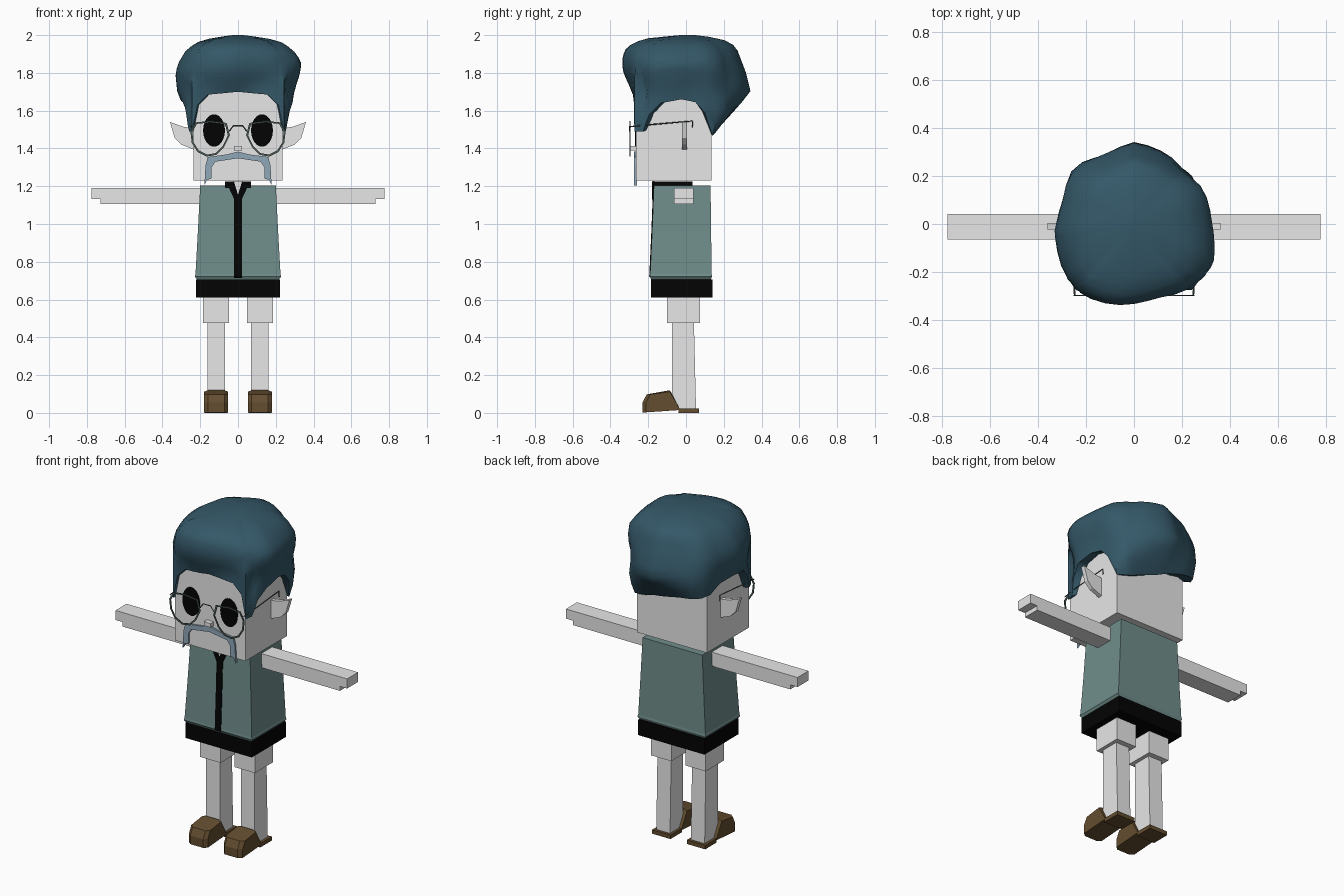
import bpy, bmesh, math

cube = bpy.data.objects.get("Cube")
if cube:
    bpy.data.objects.remove(cube, do_unlink=True)


def material(name, r, g, b):
    m = bpy.data.materials.new(name)
    m.use_nodes = True
    m.diffuse_color = (r, g, b, 1)
    bsdf = m.node_tree.nodes["Principled BSDF"]
    bsdf.inputs["Base Color"].default_value = (r, g, b, 1)
    bsdf.inputs["Roughness"].default_value = 0.8
    return m


skin = material("pale skin", 0.8, 0.8, 0.8)
black = material("black", 0.001, 0.001, 0.001)
teal = material("teal cloth", 0.16, 0.268, 0.258)
hair_blue = material("dark blue hair", 0.035, 0.098, 0.14)
grey_blue = material("grey blue whiskers", 0.28, 0.385, 0.48)
brown = material("brown leather", 0.125, 0.074, 0.029)
wire = material("dark wire", 0.07, 0.105, 0.095)


def loft(name, rings, mat, capped=True):
    """Skin through rings of equal length, with optional end caps."""
    bm = bmesh.new()
    loops = [[bm.verts.new(p) for p in ring] for ring in rings]
    n = len(rings[0])
    for a, b in zip(loops, loops[1:]):
        for i in range(n):
            j = (i + 1) % n
            bm.faces.new((a[i], a[j], b[j], b[i]))
    if capped:
        bm.faces.new(loops[0])
        bm.faces.new(loops[-1])
    bmesh.ops.remove_doubles(bm, verts=bm.verts, dist=0.0001)
    bmesh.ops.recalc_face_normals(bm, faces=bm.faces)
    me = bpy.data.meshes.new(name)
    bm.to_mesh(me)
    bm.free()
    me.materials.append(mat)
    ob = bpy.data.objects.new(name, me)
    bpy.context.collection.objects.link(ob)
    return ob


def rect(x0, x1, y0, y1, z):
    return [(x0, y0, z), (x1, y0, z), (x1, y1, z), (x0, y1, z)]


def box(name, x, y, z, mat):
    return loft(name, [rect(*x, *y, h) for h in z], mat)


def front_plate(name, pts, y0, y1, mat):
    """Outline in x, z given a depth in y."""
    return loft(name, [[(x, y, z) for x, z in pts] for y in (y0, y1)], mat)


def mirrored(pts, s):
    return [(s * x, z) for x, z in pts]


def tube(name, paths, radius, mat):
    """Thin wire along open paths, turned into a mesh."""
    cu = bpy.data.curves.new(name, "CURVE")
    cu.dimensions = "3D"
    cu.bevel_depth = radius
    cu.bevel_resolution = 0
    for pts in paths:
        sp = cu.splines.new("POLY")
        sp.points.add(len(pts) - 1)
        for p, co in zip(sp.points, pts):
            p.co = (*co, 1)
    cu.materials.append(mat)
    ob = bpy.data.objects.new(name, cu)
    bpy.context.collection.objects.link(ob)
    bpy.ops.object.select_all(action="DESELECT")
    ob.select_set(True)
    bpy.context.view_layer.objects.active = ob
    bpy.ops.object.convert(target="MESH")


def lerp_table(table, t):
    """Piecewise linear lookup; each row is (key, values...)."""
    for a, b in zip(table, table[1:]):
        if t <= b[0]:
            f = max(0, (t - a[0]) / (b[0] - a[0]))
            return [u + (v - u) * f for u, v in zip(a[1:], b[1:])]
    return list(table[-1][1:])


# Head, nose and body
HEAD_X, HEAD_FRONT, HEAD_BACK = 0.235, 0.265, 0.135
box("head", (-HEAD_X, HEAD_X), (-HEAD_FRONT, HEAD_BACK), (1.23, 1.74), skin)
box("nose", (-0.022, 0.022), (-0.295, -0.26), (1.388, 1.412), skin)
loft("vest", [rect(-w, w, -f, b, z) for w, f, b, z in (
    (0.212, 0.18, 0.128, 0.7), (0.229, 0.192, 0.138, 0.722),
    (0.225, 0.19, 0.136, 0.735), (0.213, 0.18, 0.133, 0.95),
    (0.2, 0.17, 0.13, 1.205))], teal)
box("waist_band", (-0.222, 0.222), (-0.185, 0.14), (0.612, 0.706), black)
box("collar", (-0.068, 0.068), (-0.172, 0.035), (1.19, 1.226), black)

# Front trim with an open neck
trim = [(-0.18, 0.706), (-0.195, 0.722), (-0.194, 0.735), (-0.184, 0.95),
        (-0.176, 1.15), (-0.16, 1.15), (-0.16, 0.706)]
loft("front_trim", [[(x, y, z) for y, z in trim] for x in (-0.02, 0.02)], black)
front_plate("neck_opening", [(-0.024, 1.228), (0.024, 1.228), (0, 1.15)],
            -0.177, -0.168, skin)

# Limbs, ears, eyes and whiskers on both sides
for s, side in ((1, "left"), (-1, "right")):
    front_plate(side + "_arm", mirrored([(0.19, 1.105), (0.728, 1.105), (0.728, 1.132),
                (0.776, 1.132), (0.776, 1.19), (0.19, 1.19)], s), -0.064, 0.041, skin)
    box(side + "_thigh", (s * 0.047, s * 0.184), (-0.1, 0.074), (0.475, 0.65), skin)
    loft(side + "_shin", [rect(s * 0.07, s * 0.162, -0.073, y, z)
         for y, z in ((0.053, 0.02), (0.042, 0.48))], skin)
    loft(side + "_shoe", [[(s * x, y, z) for y, z in (
         (toe, 0.003), (toe, 0.055), (toe + 0.022, 0.098), (-0.085, top),
         (-0.035, 0.024), (-0.035, 0.015))] for x, toe, top in (
         (0.053, -0.212, 0.112), (0.072, -0.23, 0.12),
         (0.158, -0.23, 0.12), (0.18, -0.212, 0.112))], brown)
    box(side + "_heel", (s * 0.055, s * 0.178), (-0.04, 0.07), (0.0, 0.024), brown)
    front_plate(side + "_ear", mirrored([(0.23, 1.505), (0.29, 1.515), (0.36, 1.54),
                (0.335, 1.455), (0.3, 1.42), (0.23, 1.392)], s), -0.022, 0.004, skin)
    front_plate(side + "_eye", [(s * 0.127 + 0.058 * math.cos(a), 1.495 + 0.086 * math.sin(a))
                for a in (math.tau * i / 24 for i in range(24))], -0.269, -0.264, black)
    front_plate(side + "_whisker", mirrored([(0, 1.383), (0.06, 1.368), (0.16, 1.355),
                (0.172, 1.31), (0.178, 1.205), (0.163, 1.235), (0.14, 1.24),
                (0.14, 1.3), (0.12, 1.33), (0, 1.348)], s), -0.276, -0.26, grey_blue)
    front_plate(side + "_neck_trim", mirrored([(0, 1.13), (0.02, 1.13), (0.064, 1.226),
                (0.022, 1.226), (0, 1.155)], s), -0.179, -0.17, black)

# Glasses: flat rims, bridge and temples
rim = [(0.06, 1.535), (0.145, 1.546), (0.225, 1.538), (0.252, 1.49), (0.245, 1.43),
       (0.215, 1.382), (0.165, 1.357), (0.115, 1.366), (0.075, 1.405), (0.043, 1.47)]
inner = [(0.148 + (x - 0.148) * 0.9, 1.46 + (z - 1.46) * 0.9) for x, z in rim]
gy = -0.297
paths = [[(-0.047, gy, 1.49), (-0.025, gy, 1.52), (0.025, gy, 1.52), (0.047, gy, 1.49)]]
for s, side in ((1, "left"), (-1, "right")):
    loft(side + "_rim", [[(s * x, gy + d, z) for x, z in loop] for loop, d in (
         (rim, -0.002), (rim, 0.002), (inner, 0.002), (inner, -0.002), (rim, -0.002))],
         wire, capped=False)
    paths.append([(s * 0.247, gy, 1.515), (s * 0.252, -0.2, 1.525),
                  (s * 0.252, 0.033, 1.545), (s * 0.252, 0.035, 1.51)])
tube("glasses_wire", paths, 0.0035, wire)

# Hair: outline by height (right, left, front, back reach, squareness)
outline = [(1.46, 0.258, 0.25, 0.275, 0.145, 9), (1.5, 0.27, 0.262, 0.278, 0.165, 8),
           (1.62, 0.29, 0.282, 0.28, 0.275, 4), (1.7, 0.322, 0.295, 0.288, 0.342, 2.8),
           (1.8, 0.332, 0.328, 0.335, 0.318, 2.6), (1.86, 0.312, 0.336, 0.344, 0.295, 2.5),
           (1.92, 0.275, 0.29, 0.33, 0.272, 2.5), (1.96, 0.222, 0.235, 0.285, 0.24, 2.4),
           (1.985, 0.14, 0.15, 0.2, 0.17, 2.2), (2.0, 0.03, 0.03, 0.03, 0.05, 2)]
# Hairline height by angle, counted from the front towards the left
hairline = [(-180, 1.53), (-150, 1.57), (-120, 1.6), (-105, 1.645), (-85, 1.66),
            (-65, 1.645), (-54, 1.58), (-48, 1.49), (-41.6, 1.49), (-38, 1.63),
            (-30, 1.685), (0, 1.7), (30, 1.685), (38, 1.63), (41.6, 1.49), (48, 1.49),
            (54, 1.58), (65, 1.64), (85, 1.66), (100, 1.645), (110, 1.59),
            (120, 1.468), (135, 1.485), (150, 1.505), (180, 1.53)]
# Uneven locks: reach by angle
locks = [(-180, 1.0), (-155, 0.88), (-130, 0.94), (-108, 0.92), (-85, 1.0), (-61, 0.99),
         (-34, 1.015), (-5, 0.99), (18, 0.92), (41, 0.97), (63, 1.05), (94, 0.96),
         (116, 0.94), (138, 0.85), (160, 0.93), (180, 1.0)]
angles = sorted({row[0] for row in hairline[1:]} | set(range(-170, 180, 10)))


def hair_point(angle, z, scale=1):
    right, left, front, back, n = lerp_table(outline, z)
    dx, dy = math.sin(math.radians(angle)), -math.cos(math.radians(angle))
    a = left if dx > 0 else right
    b = front if dy < 0 else back
    r = (abs(dx / a) ** n + abs(dy / b) ** n) ** (-1 / n)
    strength = min(1, max(0, (z - 1.55) / 0.15))
    r *= 1 + (lerp_table(locks, angle)[0] - 1) * strength
    # Stay just outside the head
    if z < 1.8:
        depth = HEAD_FRONT if dy < 0 else HEAD_BACK
        r = max(r, 0.012 + 1 / max(abs(dx) / HEAD_X, abs(dy) / depth))
    return dx * r * scale, dy * r * scale, z


def hair_ring(t, scale=1):
    ring = []
    for a in angles:
        low = lerp_table(hairline, a)[0]
        ring.append(hair_point(a, low + (2.0 - low) * t, scale))
    return ring


rings = [hair_ring(0.03, 0.8)]
rings += [hair_ring(1 - (1 - i / 12) ** 1.6) for i in range(13)]
hair = loft("hair", rings, hair_blue)
bpy.ops.object.select_all(action="DESELECT")
hair.select_set(True)
bpy.context.view_layer.objects.active = hair
bpy.ops.object.shade_smooth_by_angle(angle=math.radians(45))
